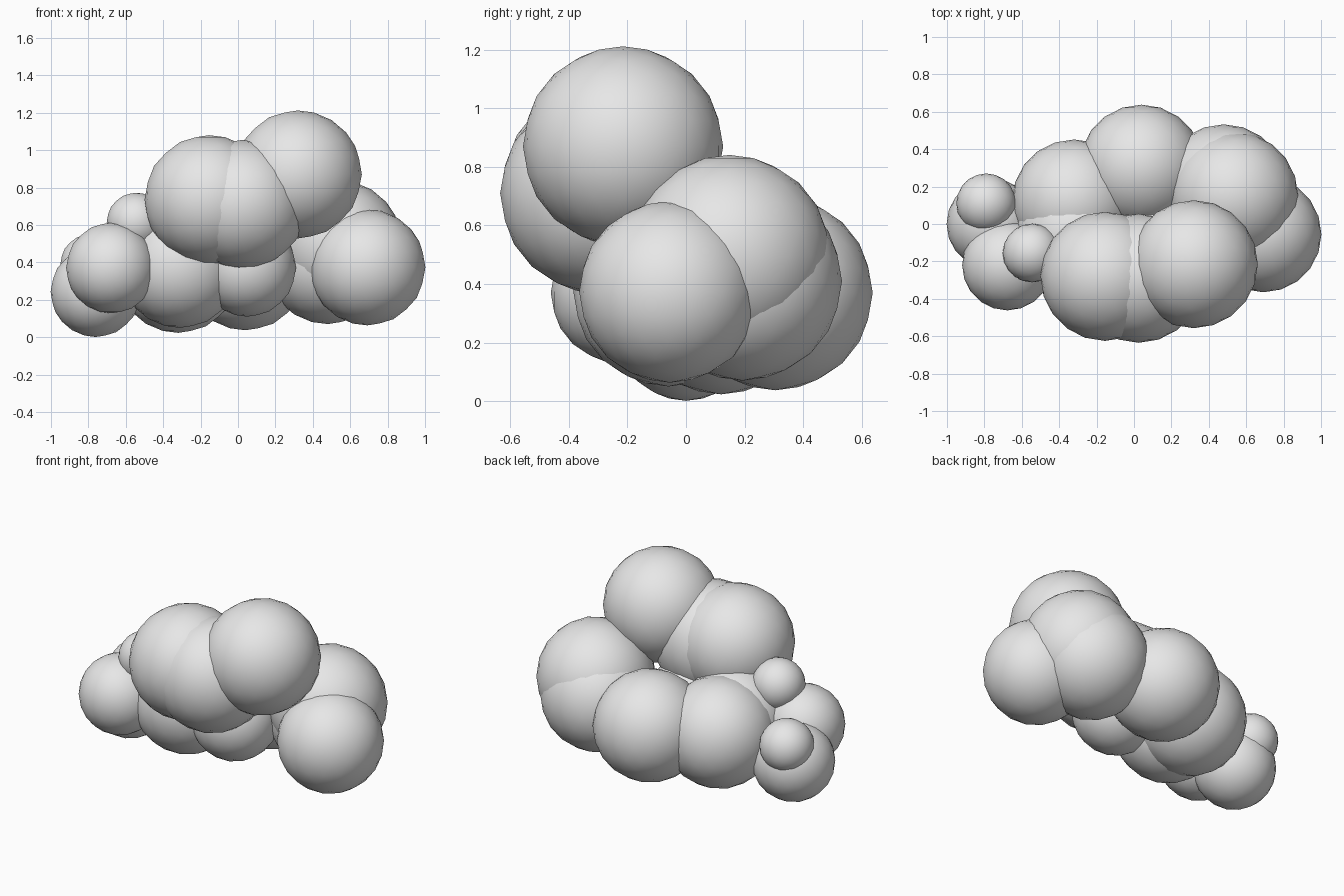
import bpy

if "Cube" in bpy.data.objects:
    bpy.data.objects.remove(bpy.data.objects["Cube"])

# one flat colour for the whole cloud
mat = bpy.data.materials.new("cloud_grey")
mat.diffuse_color = (0.8, 0.8, 0.8, 1)
mat.use_nodes = True
mat.node_tree.nodes["Principled BSDF"].inputs["Base Color"].default_value = mat.diffuse_color


def puff(name, x, y, z, r):
    """A low-poly, smooth shaded ball."""
    bpy.ops.mesh.primitive_ico_sphere_add(subdivisions=3, radius=r, location=(x, y, z))
    ob = bpy.context.object
    ob.name = name
    ob.data.materials.append(mat)
    bpy.ops.object.shade_smooth()


# upper front puffs
puff("top_right_puff", 0.32, -0.215, 0.87, 0.342)
puff("top_left_puff", -0.155, -0.28, 0.735, 0.345)
puff("top_middle_puff", 0.025, -0.29, 0.71, 0.345)

# right end
puff("right_end_puff", 0.692, -0.055, 0.373, 0.31)
puff("right_upper_puff", 0.532, 0.148, 0.495, 0.346)
puff("right_back_puff", 0.48, 0.193, 0.41, 0.34)

# middle row
puff("back_middle_puff", 0.04, 0.305, 0.37, 0.333)
puff("back_left_puff", -0.32, 0.12, 0.355, 0.332)
puff("front_left_puff", -0.31, -0.06, 0.375, 0.325)
puff("front_middle_puff", 0.05, -0.10, 0.37, 0.26)

# small puffs at the left end
puff("left_front_puff", -0.677, -0.22, 0.37, 0.242)
puff("left_end_puff", -0.76, 0.0, 0.243, 0.242)
puff("left_back_small_puff", -0.79, 0.11, 0.39, 0.16)
puff("left_top_small_puff", -0.545, -0.155, 0.615, 0.157)
